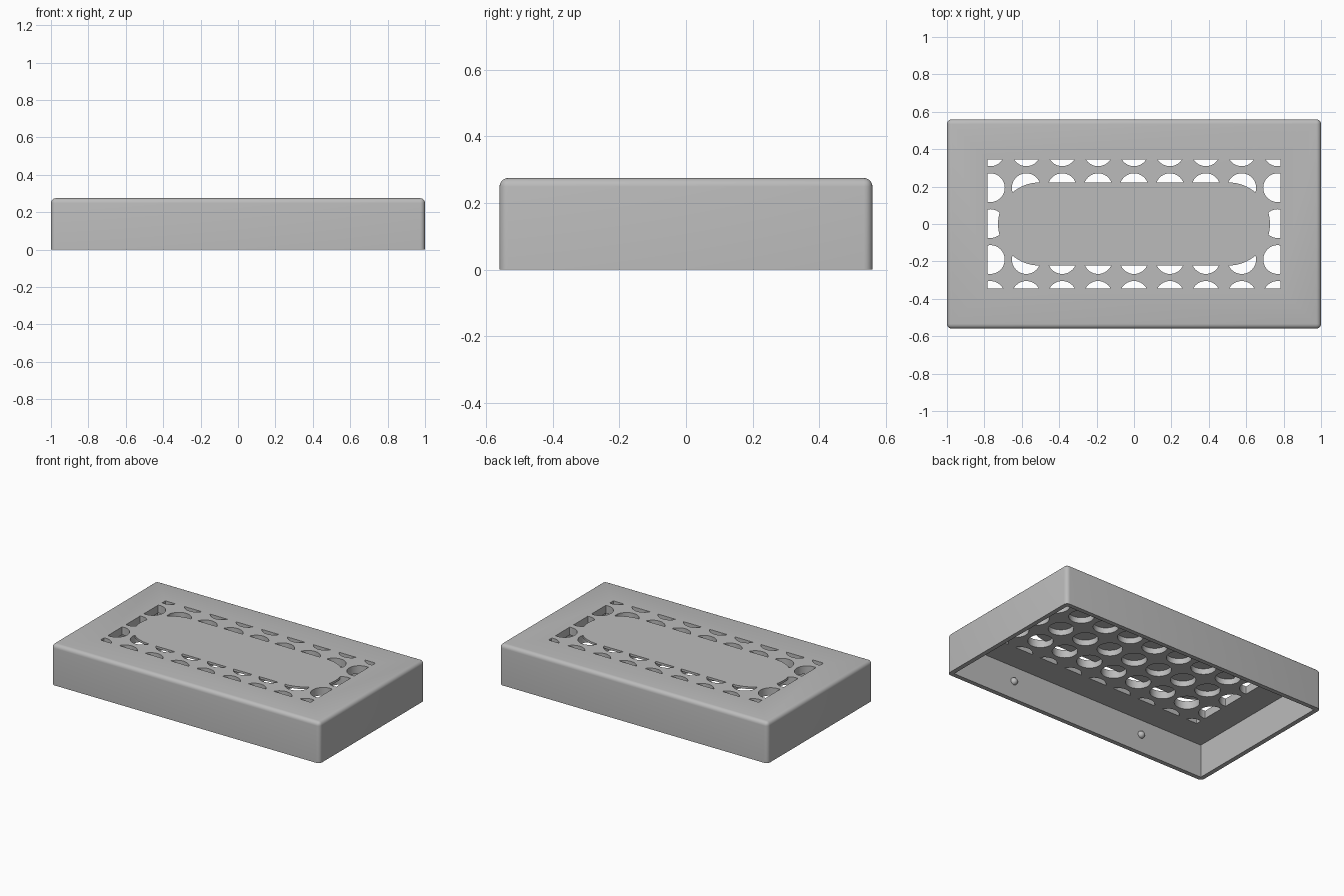
import bpy, bmesh
from mathutils import Matrix, Vector

cube = bpy.data.objects.get("Cube")
if cube:
    bpy.data.objects.remove(cube, do_unlink=True)

HALF_X, HALF_Y, HEIGHT = 1.0, 0.56, 0.275
WALL, CEILING, SKIN = 0.03, 0.222, 0.26
PITCH, HOLE_R = 0.192, 0.077

grey = bpy.data.materials.new("plain_grey")
grey.use_nodes = True
grey.diffuse_color = (0.5, 0.5, 0.5, 1)
grey.node_tree.nodes["Principled BSDF"].inputs["Base Color"].default_value = (0.5, 0.5, 0.5, 1)


def make(name, bm):
    bmesh.ops.recalc_face_normals(bm, faces=bm.faces)
    mesh = bpy.data.meshes.new(name)
    bm.to_mesh(mesh)
    bm.free()
    mesh.materials.append(grey)
    obj = bpy.data.objects.new(name, mesh)
    bpy.context.collection.objects.link(obj)
    return obj


def add_box(bm, hx, hy, z0, z1):
    mat = Matrix.Translation((0, 0, (z0 + z1) / 2)) @ Matrix.Diagonal((2 * hx, 2 * hy, z1 - z0, 1))
    bmesh.ops.create_cube(bm, size=1, matrix=mat)


def add_cylinder(bm, x, y, radius, z0, z1, sides):
    bmesh.ops.create_cone(bm, cap_ends=True, segments=sides, radius1=radius, radius2=radius,
                          depth=z1 - z0, matrix=Matrix.Translation((x, y, (z0 + z1) / 2)))


def boolean(target, tool, operation):
    mod = target.modifiers.new("cut", 'BOOLEAN')
    mod.operation, mod.solver, mod.object = operation, 'EXACT', tool
    bpy.context.view_layer.objects.active = target
    bpy.ops.object.modifier_apply(modifier=mod.name)
    bpy.data.objects.remove(tool, do_unlink=True)


def smooth(obj):
    bpy.ops.object.select_all(action='DESELECT')
    obj.select_set(True)
    bpy.context.view_layer.objects.active = obj
    bpy.ops.object.shade_smooth_by_angle(angle=0.6)


# Lid: box with rounded sides and top, open underneath
bm = bmesh.new()
add_box(bm, HALF_X, HALF_Y, 0, HEIGHT)
edges = [e for e in bm.edges if max(v.co.z for v in e.verts) > 0.1]
bmesh.ops.bevel(bm, geom=edges, offset=0.026, segments=5, profile=0.5, affect='EDGES')
lid = make("lid", bm)

bm = bmesh.new()
add_box(bm, HALF_X - WALL, HALF_Y - WALL, -0.2, CEILING)
boolean(lid, make("cavity_cutter", bm), 'DIFFERENCE')

# Grid of round holes, trimmed to a rectangle
bm = bmesh.new()
for col in range(-4, 5):
    for row in range(-2, 3):
        add_cylinder(bm, col * PITCH, row * PITCH + 0.002, HOLE_R, 0.15, 0.4, 40)
holes = make("hole_cutter", bm)
bm = bmesh.new()
add_box(bm, 0.783, 0.345, 0.1, 0.5)
boolean(holes, make("trim_box", bm), 'INTERSECT')

# Stadium-shaped centre stays closed on top, leaving blind pockets below
bm = bmesh.new()
add_cylinder(bm, 0, 0, 0.222, SKIN, 0.6, 96)
for v in bm.verts:
    v.co.x += 0.505 if v.co.x > 0 else -0.505
boolean(holes, make("solid_centre", bm), 'DIFFERENCE')
boolean(lid, holes, 'DIFFERENCE')
smooth(lid)

# Snap bumps on the long inner walls
for side, label in ((-1, "front"), (1, "back")):
    for x, end in ((-0.5, "right"), (0.5, "left")):
        bm = bmesh.new()
        bmesh.ops.create_uvsphere(bm, u_segments=20, v_segments=12, radius=0.024,
                                  matrix=Matrix.Translation(Vector((x, side * (HALF_Y - WALL), 0.12))))
        smooth(make(f"{label}_{end}_snap_bump", bm))
